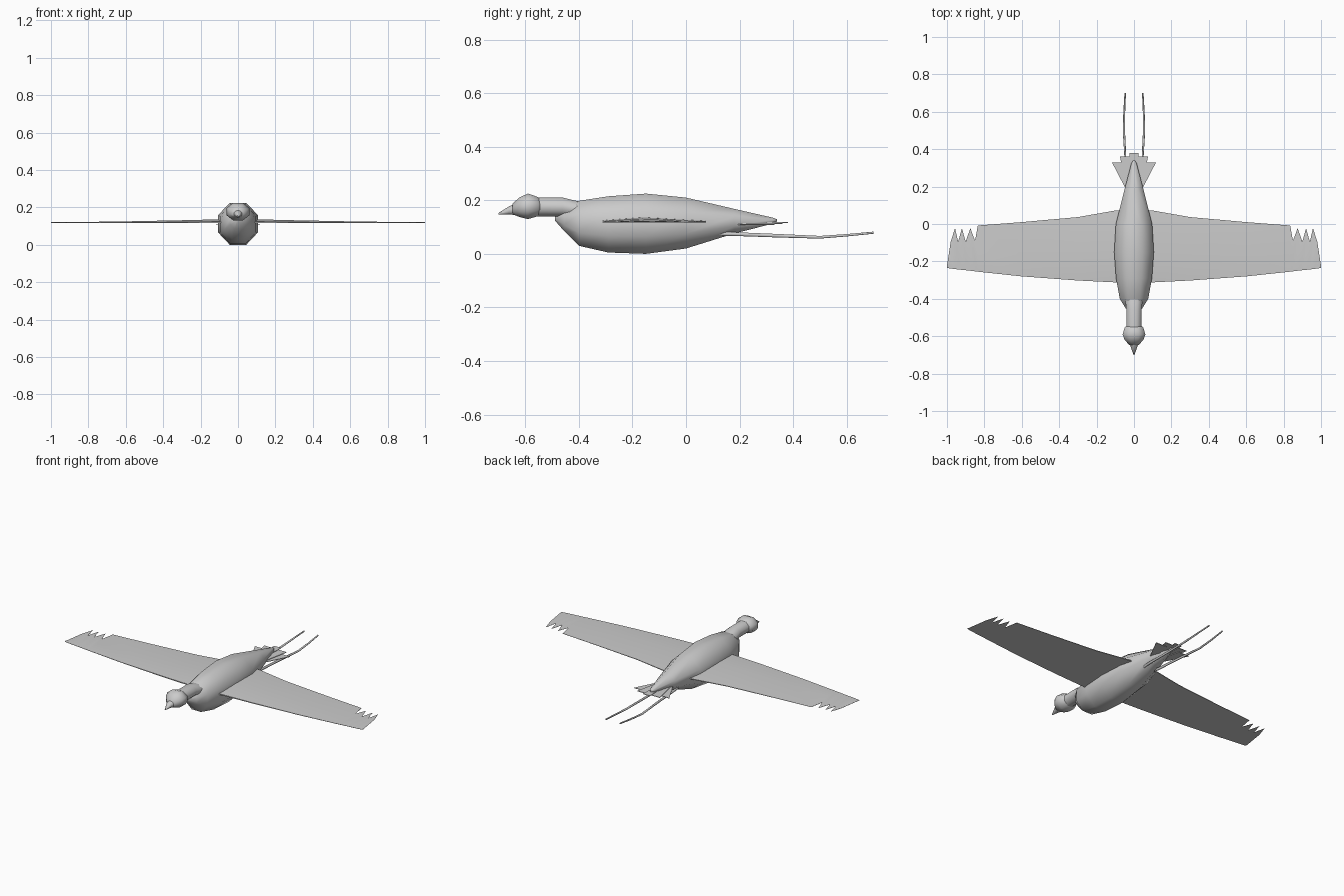
import bpy, bmesh, math

C8 = math.cos(math.pi / 8)


def skin(name, loops, smooth=60):
    """Bridge a row of equal-length point loops and cap both ends."""
    bm = bmesh.new()
    rows = [[bm.verts.new(p) for p in loop] for loop in loops]
    n = len(rows[0])
    for a, b in zip(rows, rows[1:]):
        for i in range(n):
            j = (i + 1) % n
            bm.faces.new((a[i], a[j], b[j], b[i]))
    bm.faces.new(rows[0])
    bm.faces.new(rows[-1][::-1])
    bmesh.ops.recalc_face_normals(bm, faces=bm.faces)
    me = bpy.data.meshes.new(name)
    bm.to_mesh(me)
    bm.free()
    ob = bpy.data.objects.new(name, me)
    bpy.context.collection.objects.link(ob)
    if smooth:
        bpy.ops.object.select_all(action='DESELECT')
        ob.select_set(True)
        bpy.context.view_layer.objects.active = ob
        bpy.ops.object.shade_smooth_by_angle(angle=math.radians(smooth))
    return ob


def tube(name, rings, x=0.0, sides=8):
    """Rings are (y, bottom z, top z, half width[, x])."""
    loops = []
    for y, z0, z1, w, *cx in rings:
        c = cx[0] if cx else x
        loop = []
        for i in range(sides):
            a = 2 * math.pi * (i + 0.5) / sides
            loop.append((c + w / C8 * math.cos(a), y,
                         (z0 + z1) / 2 + (z1 - z0) / 2 / C8 * math.sin(a)))
        loops.append(loop)
    return skin(name, loops)


# Body, neck, head and beak
tube("body", [(-0.49, 0.125, 0.14, 0.008), (-0.455, 0.085, 0.165, 0.042),
              (-0.40, 0.03, 0.198, 0.076), (-0.29, 0.005, 0.215, 0.096),
              (-0.15, 0.0, 0.225, 0.106), (0.0, 0.02, 0.21, 0.097),
              (0.18, 0.076, 0.168, 0.052), (0.325, 0.113, 0.135, 0.014),
              (0.34, 0.121, 0.129, 0.004)])
tube("neck", [(-0.37, 0.12, 0.19, 0.048), (-0.42, 0.135, 0.20, 0.045),
              (-0.46, 0.14, 0.21, 0.041), (-0.56, 0.14, 0.21, 0.04)])
tube("head", [(-0.535, 0.155, 0.195, 0.03), (-0.555, 0.14, 0.213, 0.05),
              (-0.59, 0.13, 0.225, 0.061), (-0.62, 0.137, 0.212, 0.05),
              (-0.648, 0.148, 0.188, 0.024)])
tube("beak", [(-0.635, 0.145, 0.188, 0.025), (-0.66, 0.147, 0.178, 0.017),
              (-0.70, 0.147, 0.153, 0.002)])

# Wing stations: (x, leading y, trailing y), ending in feather notches
WING = [(0.0, -0.315, 0.08), (0.1, -0.312, 0.072), (0.3, -0.302, 0.037),
        (0.6, -0.28, 0.01), (0.835, -0.255, -0.008), (0.85, -0.253, -0.09),
        (0.875, -0.25, -0.022), (0.9, -0.247, -0.095), (0.92, -0.245, -0.022),
        (0.94, -0.243, -0.095), (0.957, -0.241, -0.022), (0.98, -0.238, -0.095),
        (1.0, -0.235, -0.225)]

# Tail feathers: two base points and two tip points, as (x, y)
FEATHERS = [((0.0, 0.17), (0.035, 0.17), (0.075, 0.36), (0.018, 0.36)),
            ((0.005, 0.17), (0.035, 0.17), (0.118, 0.33), (0.045, 0.33))]


def feather(name, pts, z):
    skin(name, [[(px, py, z + h) for px, py in pts] for h in (0, 0.003)], 0)


for side, s in (("left", 1), ("right", -1)):
    # Thin cambered wing
    loops = []
    for x, lead, trail in WING:
        t = 0.003 + 0.018 * (1 - x) ** 1.5
        mid = lead + 0.4 * (min(trail, 0.1) - lead)
        loops.append([(s * x, lead, 0.118), (s * x, lead, 0.118 + t * 0.35),
                      (s * x, mid, 0.118 + t), (s * x, trail, 0.118 + t * 0.25),
                      (s * x, trail, 0.118), (s * x, mid, 0.118)])
    skin(side + "_wing", loops, 30)

    # Trailing leg
    tube(side + "_leg", [(0.12, 0.068, 0.082, 0.006, s * 0.035),
                         (0.18, 0.067, 0.081, 0.006, s * 0.04),
                         (0.35, 0.061, 0.074, 0.005, s * 0.046),
                         (0.50, 0.057, 0.067, 0.006, s * 0.054),
                         (0.60, 0.065, 0.074, 0.005, s * 0.052),
                         (0.70, 0.075, 0.083, 0.004, s * 0.047)])

    # Side tail feathers
    for i, pts in enumerate(FEATHERS):
        feather(f"{side}_tail_feather_{i + 1}", [(s * px, py) for px, py in pts],
                0.112 - 0.004 * i)

# Middle tail feather
feather("middle_tail_feather",
        [(-0.012, 0.17), (0.012, 0.17), (0.024, 0.38), (-0.024, 0.38)], 0.116)
